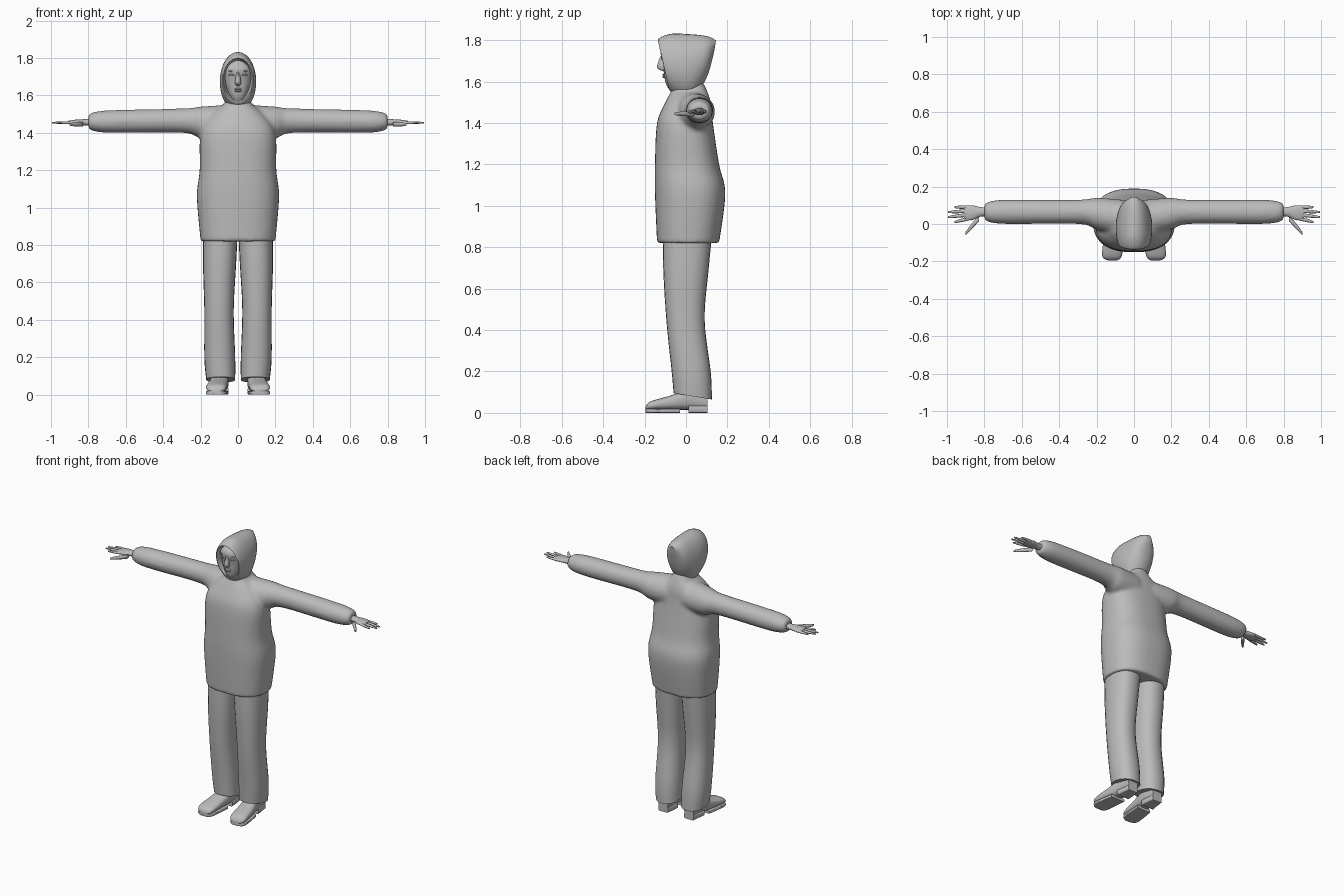
import bpy, bmesh
from math import cos, sin, pi, copysign
from mathutils import Vector

if "Cube" in bpy.data.objects:
    bpy.data.objects.remove(bpy.data.objects["Cube"])

grey = bpy.data.materials.new("plain grey")
grey.use_nodes = True
grey.diffuse_color = (0.5, 0.5, 0.5, 1)
grey.node_tree.nodes["Principled BSDF"].inputs["Base Color"].default_value = grey.diffuse_color

# Axis order: station, first span, second span of a section across each axis
ORDER = {"x": (0, 1, 2), "y": (1, 0, 2), "z": (2, 0, 1)}


def hermite(start, end, slope_in, slope_out, t):
    """Blend two values along a smooth curve with the given end slopes."""
    ease = t * t * (3 - 2 * t)
    rest = 1 - t
    return (start + (end - start) * ease
            + slope_in * t * rest * rest - slope_out * t * t * rest)


def flow(rows, steps=5):
    """Fill in smooth sections between the given key sections."""
    last = len(rows) - 1
    filled = []
    for i in range(last):
        before, start = rows[max(i - 1, 0)], rows[i]
        end, after = rows[i + 1], rows[min(i + 2, last)]
        for step in range(steps):
            filled.append([hermite(b, c, (c - a) / 2, (d - b) / 2, step / steps)
                           for a, b, c, d in zip(before, start, end, after)])
    return filled + [list(rows[last])]


def symmetric(rows):
    """Turn (station, half_width, b_min, b_max) into sections centred on x."""
    return [(station, -width, width, low, high) for station, width, low, high in rows]


def level(rows, height):
    """Turn (station, a_min, a_max, half_thickness) into sections at one height."""
    return [(station, low, high, height - half, height + half)
            for station, low, high, half in rows]


def no_tilt(station):
    return 0


def loft(bm, axis, sections, sides=24, power=2, flip=1, tilt=no_tilt):
    """Skin rounded sections: (station, a_min, a_max, b_min, b_max)."""
    station_axis, a_axis, b_axis = ORDER[axis]
    rings = []
    for station, a_min, a_max, b_min, b_max in sections:
        ring = []
        for i in range(sides):
            angle = 2 * pi * i / sides
            across, along = (copysign(abs(wave) ** (2 / power), wave)
                             for wave in (cos(angle), sin(angle)))
            point = Vector()
            point[a_axis] = (a_min + a_max + (a_max - a_min) * across) / 2
            point[b_axis] = (b_min + b_max + (b_max - b_min) * along) / 2
            point[station_axis] = station + tilt(station) * along
            point.x *= flip
            ring.append(bm.verts.new(point))
        rings.append(ring)
    for lower, upper in zip(rings, rings[1:]):
        for i in range(sides):
            bm.faces.new((lower[i - 1], lower[i], upper[i], upper[i - 1]))
    bm.faces.new(rings[0])
    bm.faces.new(rings[-1])


def ball(bm, centre, size):
    made = bmesh.ops.create_uvsphere(bm, u_segments=16, v_segments=10, radius=1)
    for vert in made["verts"]:
        vert.co = Vector(c + s * q for c, s, q in zip(centre, size, vert.co))


def finish(bm, name, mirror=False):
    """Make the object, smooth with sharp edges kept, mirrored if asked."""
    bmesh.ops.recalc_face_normals(bm, faces=bm.faces)
    mesh = bpy.data.meshes.new(name)
    bm.to_mesh(mesh)
    bm.free()
    mesh.materials.append(grey)
    mesh.shade_smooth()
    mesh.set_sharp_from_angle(angle=pi / 4)
    obj = bpy.data.objects.new(name, mesh)
    bpy.context.collection.objects.link(obj)
    if mirror:
        obj.modifiers.new("mirror", "MIRROR").use_mirror_merge = False
    return obj


# Jacket: body and both sleeves, fused into one cloth surface
bm = bmesh.new()
body = symmetric([
    (.82, .2, -.14, .16), (1.06, .22, -.15, .19), (1.2, .205, -.15, .16),
    (1.4, .2, -.14, .13), (1.5, .14, -.1, .12), (1.56, .07, -.07, .1), (1.6, .06, -.07, .08)])
loft(bm, "z", flow(body), sides=40, power=2.5)
sleeve = [(.06, -.07, .13, 1.35, 1.55), (.2, -.03, .14, 1.37, 1.54), (.3, 0, .13, 1.4, 1.53),
          (.7, 0, .13, 1.4, 1.52), (.8, .02, .11, 1.42, 1.5)]
for side in (1, -1):
    loft(bm, "x", flow(sleeve), flip=side)
jacket = finish(bm, "jacket")
fuse = jacket.modifiers.new("fuse", "REMESH")
fuse.mode = "VOXEL"
fuse.voxel_size = .011
fuse.use_smooth_shade = True
relax = jacket.modifiers.new("relax", "SMOOTH")
relax.iterations = 5

# Hood: inner lining, slanted rim, then the crown tapering to the back point
bm = bmesh.new()
hood = symmetric([
    (-.03, .06, 1.6, 1.78), (-.11, .08, 1.57, 1.8), (-.06, .095, 1.53, 1.83),
    (.02, .095, 1.52, 1.83), (.1, .07, 1.62, 1.82), (.14, .02, 1.74, 1.8)])
loft(bm, "y", flow(hood), sides=32, tilt=lambda y: (y - .1) / 8)
finish(bm, "hood")

# Head inside the hood
bm = bmesh.new()
head = symmetric([
    (1.56, .03, -.08, .04), (1.6, .05, -.1, .04), (1.68, .074, -.11, .04),
    (1.75, .073, -.12, .04), (1.81, .03, -.06, .04)])
loft(bm, "z", flow(head), power=2.3)
finish(bm, "head")

# Facial features: nose, lips, and mirrored eyes and brows
bm = bmesh.new()
nose = symmetric([(1.65, .008, -.11, -.09), (1.67, .016, -.14, -.09), (1.73, .008, -.12, -.09)])
loft(bm, "z", flow(nose), sides=12)
for lip_height in (1.634, 1.624):
    ball(bm, (0, -.105, lip_height), (.02, .009, .006))
for side in (1, -1):
    for height in (1.71, 1.73):
        ball(bm, (side * .032, -.108, height), (.018, .01, .005))
finish(bm, "face_features")


def finger(bm, root, tip, height, thickness):
    """A tapering digit between two (x, y) points."""
    rows = []
    for k in (0, .3, .6, .9, 1):
        x, y = (a + (b - a) * k for a, b in zip(root, tip))
        radius = thickness * (1 - k ** 3 / 2)
        rows.append((x, y - radius, y + radius, radius * .8))
    loft(bm, "x", level(rows, height), sides=10)


# Hands: palm, four fanned fingers and a thumb
bm = bmesh.new()
palm = [(.77, .04, .09, .02), (.82, .04, .09, .017), (.87, .02, .1, .014), (.91, .03, .09, .008)]
loft(bm, "x", flow(level(palm, 1.456)))
for i in range(4):
    fan = i / 3
    finger(bm, (.88, .03 + .06 * fan), (.96 + .04 * sin(pi * fan), .01 + .08 * fan), 1.454, .01)
finger(bm, (.83, .03), (.9, -.05), 1.445, .016)
finish(bm, "hands", mirror=True)

# Trouser legs with a hem dropping toward the heel
bm = bmesh.new()
leg = [(.9, 0, .185, -.11, .13), (.7, .01, .187, -.11, .11), (.45, .023, .18, -.095, .09),
       (.2, .015, .18, -.07, .12), (.08, .015, .17, -.06, .125)]
loft(bm, "z", flow(leg), power=2.3, tilt=lambda z: -.02 * max(0, 1 - z * 3))
finish(bm, "trouser_legs", mirror=True)

# Shoe uppers
bm = bmesh.new()
outline = flow([(-.195, .09, .14, .03), (-.17, .065, .17, .056), (-.07, .055, .16, .085),
                (.03, .05, .14, .12), (.105, .06, .13, .1)])
loft(bm, "y", [(y, left, right, .015, top) for y, left, right, top in outline], power=2.6)
finish(bm, "shoe_uppers", mirror=True)

# Soles and heel blocks follow the shoe outline, with an arch gap between
bm = bmesh.new()
front_part = [row for row in outline if row[0] < -.01]
heel_part = [row for row in outline if row[0] > .01]
for part, top in ((front_part, .02), (heel_part, .035)):
    loft(bm, "y", [(y, left, right, 0, top) for y, left, right, _ in part], power=7)
finish(bm, "shoe_soles", mirror=True)
